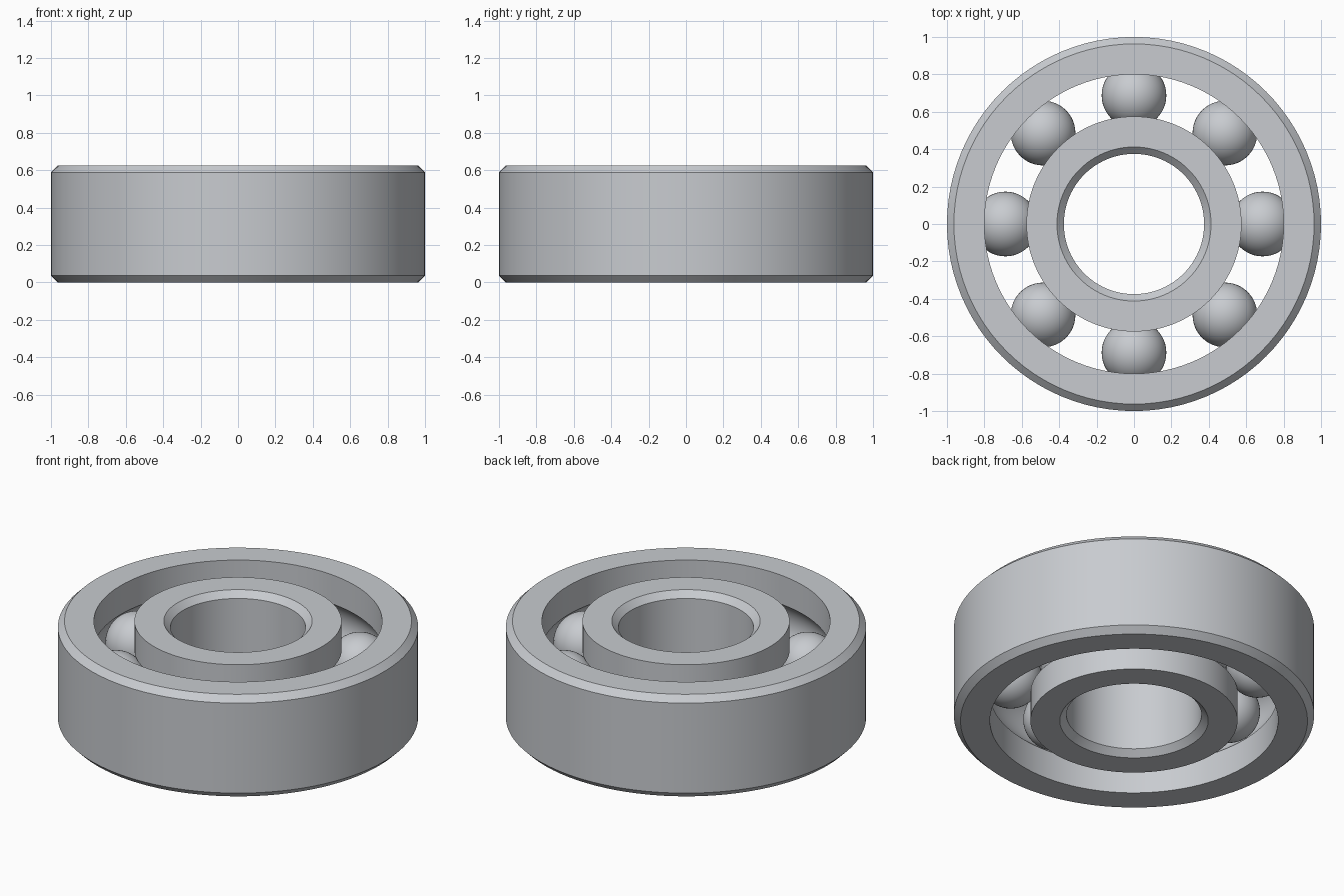
import bpy
import bmesh
import math
from mathutils import Matrix, Vector

if "Cube" in bpy.data.objects:
    bpy.data.objects.remove(bpy.data.objects["Cube"], do_unlink=True)

HEIGHT = 0.625
MID = HEIGHT / 2
CHAMFER = 0.037
PITCH = 0.6875       # radius of the ball circle
BALL = 0.173
GROOVE = 0.176
SEGMENTS = 96
BALL_COUNT = 8

steel = bpy.data.materials.new("steel grey")
steel.use_nodes = True
COLOUR = (0.58, 0.6, 0.63, 1)
steel.diffuse_color = COLOUR
steel.node_tree.nodes["Principled BSDF"].inputs["Base Color"].default_value = COLOUR


def finish(bm, name, angle):
    bmesh.ops.recalc_face_normals(bm, faces=bm.faces)
    mesh = bpy.data.meshes.new(name)
    bm.to_mesh(mesh)
    bm.free()
    mesh.materials.append(steel)
    obj = bpy.data.objects.new(name, mesh)
    bpy.context.collection.objects.link(obj)
    bpy.ops.object.select_all(action="DESELECT")
    obj.select_set(True)
    bpy.context.view_layer.objects.active = obj
    bpy.ops.object.shade_smooth_by_angle(angle=math.radians(angle))
    return obj


def ring(name, plain, race, side):
    """Revolve a race ring: chamfered at radius plain, grooved at radius race."""
    inset = plain - side * -CHAMFER
    points = [(race, 0), (inset, 0), (plain, CHAMFER),
              (plain, HEIGHT - CHAMFER), (inset, HEIGHT), (race, HEIGHT)]
    # Ball groove, from the top lip to the bottom lip
    half = math.acos(abs(race - PITCH) / GROOVE)
    steps = 16
    for i in range(steps + 1):
        a = half - 2 * half * i / steps
        points.append((PITCH - side * GROOVE * math.cos(a),
                       MID + GROOVE * math.sin(a)))
    bm = bmesh.new()
    verts = [bm.verts.new((r, 0, z)) for r, z in points]
    edges = [bm.edges.new((v, verts[i - 1])) for i, v in enumerate(verts)]
    bmesh.ops.spin(bm, geom=verts + edges, cent=(0, 0, 0), axis=(0, 0, 1),
                   angle=math.tau, steps=SEGMENTS, use_merge=True)
    bmesh.ops.remove_doubles(bm, verts=bm.verts, dist=0.0001)
    return finish(bm, name, 25)


# Races: side is the direction from the plain wall to the groove, negated outward
ring("outer_race", 1.0, 0.8, -1)
ring("inner_race", 0.375, 0.575, 1)

# Balls
for i in range(BALL_COUNT):
    a = math.tau * i / BALL_COUNT
    centre = Vector((PITCH * math.cos(a), PITCH * math.sin(a), MID))
    bm = bmesh.new()
    bmesh.ops.create_uvsphere(bm, u_segments=48, v_segments=24, radius=BALL,
                              matrix=Matrix.Translation(centre))
    finish(bm, f"ball_{i + 1}", 30)
